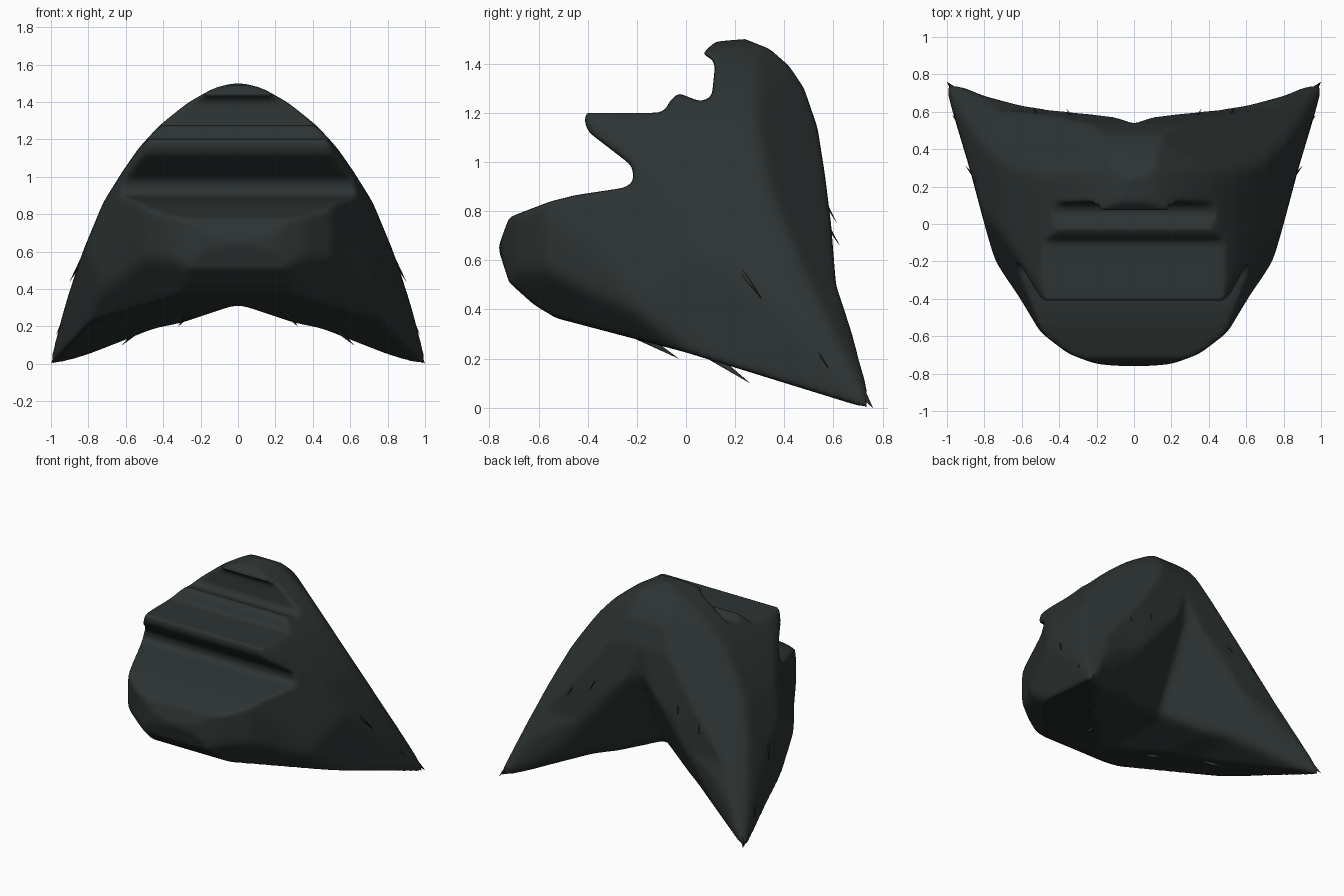
import bpy, bmesh
from mathutils import Vector

if "Cube" in bpy.data.objects:
    bpy.data.objects.remove(bpy.data.objects["Cube"])

mat = bpy.data.materials.new("dark slate fur")
mat.diffuse_color = (0.026, 0.034, 0.033, 1)
mat.use_nodes = True
mat.node_tree.nodes["Principled BSDF"].inputs["Base Color"].default_value = mat.diffuse_color


def new_object(name, bm):
    bmesh.ops.recalc_face_normals(bm, faces=bm.faces)
    me = bpy.data.meshes.new(name)
    bm.to_mesh(me)
    bm.free()
    ob = bpy.data.objects.new(name, me)
    bpy.context.collection.objects.link(ob)
    return ob


def prism(name, pts, place, lo, hi):
    """Extrude a 2D outline between lo and hi along the axis chosen by place."""
    bm = bmesh.new()
    a = [bm.verts.new(place(p, q, lo)) for p, q in pts]
    b = [bm.verts.new(place(p, q, hi)) for p, q in pts]
    bm.faces.new(a)
    bm.faces.new(b[::-1])
    n = len(pts)
    for i in range(n):
        j = (i + 1) % n
        bm.faces.new((a[i], b[i], b[j], a[j]))
    return new_object(name, bm)


def mirrored(half):
    """Complete an outline whose first and last points lie on the centre line."""
    return half + [(-x, q) for x, q in half[-2:0:-1]]


def slab(name, normal, offset):
    """Big block filling the space beyond the plane normal . p = offset."""
    n = Vector(normal)
    offset /= n.length
    n.normalize()
    bm = bmesh.new()
    bmesh.ops.create_cube(bm, size=4)
    bm.transform(n.to_track_quat('Z', 'Y').to_matrix().to_4x4())
    bmesh.ops.translate(bm, verts=bm.verts, vec=n * (offset + 2))
    return new_object(name, bm)


def cut(ob, tool, operation):
    tool.hide_render = True
    m = ob.modifiers.new("cut", 'BOOLEAN')
    m.operation = operation
    m.solver = 'EXACT'
    m.object = tool


def soften(ob, voxel, rounds):
    m = ob.modifiers.new("skin", 'REMESH')
    m.mode = 'VOXEL'
    m.voxel_size = voxel
    m = ob.modifiers.new("soften", 'SMOOTH')
    m.factor = 0.5
    m.iterations = rounds


# side outline: crest, brow, deep groove, muzzle, lower edge, back
side = [(0.24, 1.50), (0.12, 1.49), (0.065, 1.44), (0.12, 1.41), (0.105, 1.265),
        (0.06, 1.245), (-0.03, 1.28), (-0.065, 1.25), (-0.09, 1.20), (-0.405, 1.20),
        (-0.415, 1.165), (-0.395, 1.12), (-0.22, 0.985), (-0.21, 0.92), (-0.25, 0.895),
        (-0.45, 0.865), (-0.55, 0.84), (-0.72, 0.775), (-0.765, 0.65), (-0.72, 0.51),
        (-0.62, 0.42), (-0.53, 0.365), (0.0, 0.225), (0.76, -0.01), (0.735, 0.12),
        (0.61, 0.50), (0.59, 0.75), (0.565, 0.95), (0.535, 1.14), (0.48, 1.30),
        (0.42, 1.39), (0.34, 1.46)]
# front outline: dome with two spreading points
front = mirrored([(0, 1.507), (0.13, 1.475), (0.27, 1.395), (0.42, 1.275), (0.53, 1.155),
                  (0.62, 1.025), (0.72, 0.865), (0.83, 0.60), (0.91, 0.36), (1.03, -0.04),
                  (0.60, 0.13), (0.45, 0.19), (0.30, 0.22), (0, 0.32)])
# top outline: round muzzle, swept back corners
top = mirrored([(0, -0.765), (0.20, -0.75), (0.35, -0.695), (0.50, -0.58), (0.62, -0.38),
                (0.74, -0.21), (0.80, 0.0), (0.88, 0.30), (1.03, 0.80), (0.82, 0.69),
                (0.60, 0.63), (0.30, 0.595), (0.12, 0.585), (0, 0.53)])

body = prism("head_shell", top, lambda p, q, d: (p, q, d), -0.5, 2.0)
front_tool = prism("front_limit", front, lambda p, q, d: (p, d, q), -1.2, 1.2)
side_tool = prism("side_limit", side, lambda p, q, d: (d, p, q), -1.2, 1.2)

# wedge that opens the valley between the two rear lobes
bm = bmesh.new()
along, out = Vector((0, 0.29, 0.61)), Vector((1, 0.51, -0.34))
for t in (-2, 2):
    p = Vector((0, 0.25, 0.34)) + along * t
    for s in (0, 3):
        v = p + out * s
        bm.verts.new(v)
        if s:
            bm.verts.new((-v.x, v.y, v.z))
bmesh.ops.convex_hull(bm, input=bm.verts)
remove = [new_object("valley_cutter", bm)]

# slanted blocks that trim cheeks, chin, rear shoulders and crest
for s in (1, -1):
    remove.append(slab("cheek_cutter", (0.5 * s, -0.6, -0.6), 0.26))
    remove.append(slab("upper_cheek_cutter", (0.88 * s, -0.38, 0.2), 0.82))
    remove.append(slab("chin_cutter", (0.45 * s, -0.85, -0.3), 0.58))
    remove.append(slab("shoulder_cutter", (0.548 * s, 0.669, 0.501), 1.06))
    remove.append(slab("crest_cutter", (0.50 * s, 0.50, 0.707), 1.26))

# rounded mass first, then the crisp side outline with brow and groove
cut(body, front_tool, 'INTERSECT')
for tool in remove:
    cut(body, tool, 'DIFFERENCE')
soften(body, 0.02, 25)
cut(body, side_tool, 'INTERSECT')
soften(body, 0.015, 8)

bpy.context.view_layer.update()
dg = bpy.context.evaluated_depsgraph_get()
baked = bpy.data.meshes.new_from_object(body.evaluated_get(dg))
body.modifiers.clear()
body.data = baked
for tool in remove + [front_tool, side_tool]:
    bpy.data.objects.remove(tool)

# pointed tufts: (root, end, radius)
tufts = [((0.84, 0.58, 0.24), (1.0, 0.76, 0.0), 0.07),
         ((0.75, 0.12, 0.70), (0.90, 0.31, 0.44), 0.025),
         ((0.59, -0.26, 0.56), (0.75, -0.14, 0.36), 0.025),
         ((0.40, -0.02, 0.30), (0.62, 0.26, 0.10), 0.035),
         ((0.18, -0.30, 0.36), (0.32, -0.03, 0.20), 0.035),
         ((0.70, 0.42, 0.18), (0.90, 0.63, 0.03), 0.03),
         ((0.28, 0.47, 1.00), (0.36, 0.615, 0.75), 0.02),
         ((0.46, 0.48, 0.90), (0.54, 0.625, 0.66), 0.02),
         ((0.85, 0.42, 0.40), (0.97, 0.58, 0.16), 0.025)]
bm = bmesh.new()
for root, end, r in tufts:
    for s in (1, -1):
        a = Vector((root[0] * s, root[1], root[2]))
        b = Vector((end[0] * s, end[1], end[2]))
        made = bmesh.ops.create_cone(bm, cap_ends=True, segments=8, radius1=r,
                                     radius2=0.0005, depth=(b - a).length)["verts"]
        bmesh.ops.rotate(bm, verts=made, matrix=(b - a).to_track_quat('Z', 'Y').to_matrix())
        bmesh.ops.translate(bm, verts=made, vec=(a + b) / 2)
hair = new_object("hair_tufts", bm)

for ob in (body, hair):
    ob.data.materials.clear()
    ob.data.materials.append(mat)
    ob.data.polygons.foreach_set("use_smooth", [True] * len(ob.data.polygons))
    ob.data.update()
